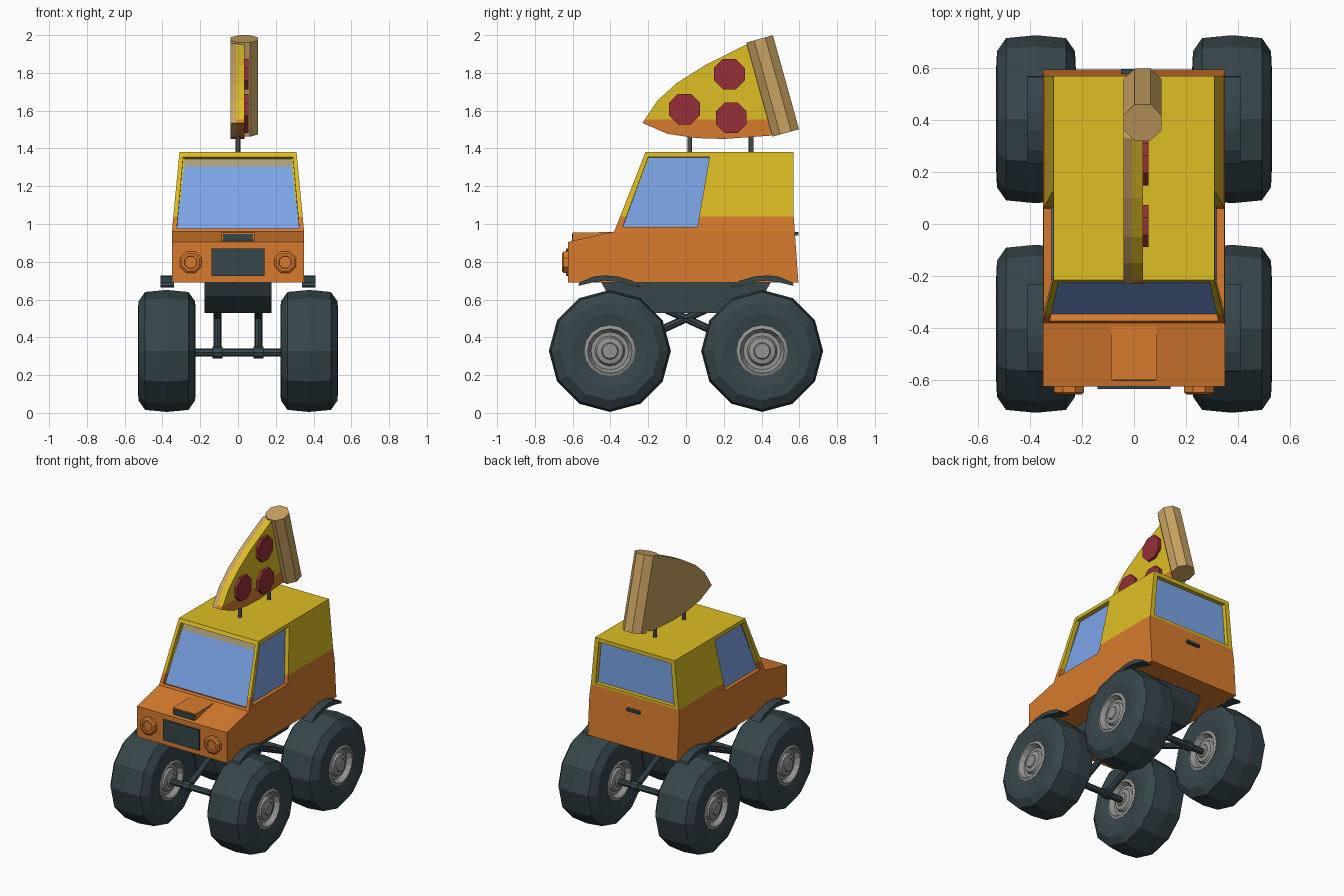
import bpy, bmesh, math
from mathutils import Vector, Matrix

if "Cube" in bpy.data.objects:
    bpy.data.objects.remove(bpy.data.objects["Cube"])


def srgb(r, g, b):
    return [((c / 255 + 0.055) / 1.055) ** 2.4 for c in (r, g, b)] + [1]


COLORS = {
    "orange": (215, 123, 45), "yellow": (222, 190, 36), "glass_blue": (124, 166, 232),
    "tint_band": (172, 158, 122), "dark_rubber": (54, 70, 75), "rim_grey": (148, 148, 146),
    "crust_tan": (200, 162, 98), "pepperoni_red": (150, 46, 56), "post_grey": (100, 102, 100),
}
MAT = {}
for name, c in COLORS.items():
    MAT[name] = bpy.data.materials.new(name)
    MAT[name].diffuse_color = srgb(*c)


def finish(bm, name, *mats):
    bmesh.ops.remove_doubles(bm, verts=bm.verts, dist=1e-5)
    bmesh.ops.recalc_face_normals(bm, faces=bm.faces)
    me = bpy.data.meshes.new(name)
    bm.to_mesh(me)
    bm.free()
    for m in mats:
        me.materials.append(MAT[m])
    ob = bpy.data.objects.new(name, me)
    bpy.context.collection.objects.link(ob)
    return ob


def poly(bm, pts):
    return bm.faces.new([bm.verts.new(p) for p in pts])


def prism_bm(outline, x0, x1):
    """Extrude a (y, z) outline from x0 to x1."""
    bm = bmesh.new()
    f = poly(bm, [(x0, y, z) for y, z in outline])
    ext = bmesh.ops.extrude_face_region(bm, geom=[f])
    bmesh.ops.translate(bm, vec=(x1 - x0, 0, 0),
                        verts=[v for v in ext["geom"] if isinstance(v, bmesh.types.BMVert)])
    return bm


def prism(name, outline, x0, x1, mat):
    return finish(prism_bm(outline, x0, x1), name, mat)


def rod(name, a, b, r, mat, n=8, turn=0.0):
    a, b = Vector(a), Vector(b)
    rot = (b - a).to_track_quat('Z', 'Y').to_matrix().to_4x4()
    bm = bmesh.new()
    bmesh.ops.create_cone(bm, cap_ends=True, segments=n, radius1=r, radius2=r, depth=(b - a).length,
                          matrix=Matrix.Translation((a + b) / 2) @ rot @ Matrix.Rotation(turn, 4, 'Z'))
    return finish(bm, name, mat)


def lathe(name, profile, n, centre, mat):
    """Revolve (x, r) points about the x axis."""
    bm = bmesh.new()
    vs = [bm.verts.new((x, 0, r)) for x, r in profile]
    es = [bm.edges.new(p) for p in zip(vs, vs[1:])]
    bmesh.ops.spin(bm, geom=vs + es, cent=(0, 0, 0), axis=(1, 0, 0),
                   angle=2 * math.pi, steps=n)
    bmesh.ops.translate(bm, verts=bm.verts, vec=centre)
    return finish(bm, name, mat)


def window(bm, quad, inner, depth=0.03):
    """Frame quad with a recessed pane; returns the pane face."""
    quad, inner = [Vector(p) for p in quad], [Vector(p) for p in inner]
    n = (quad[1] - quad[0]).cross(quad[3] - quad[0]).normalized()
    if n.dot(Vector((0, 0.1, 1.1)) - quad[0]) < 0:
        n = -n
    deep = [p + n * depth for p in inner]
    for i in range(4):
        j = (i + 1) % 4
        poly(bm, [quad[i], quad[j], inner[j], inner[i]])
        poly(bm, [inner[i], inner[j], deep[j], deep[i]])
    pane = poly(bm, deep)
    pane.material_index = 2
    return pane


def inset(quad, u, v0, v1):
    q = [Vector(p) for p in quad]
    at = lambda s, t: q[0].lerp(q[1], s).lerp(q[3].lerp(q[2], s), t)
    return [at(u, v0), at(1 - u, v0), at(1 - u, v1), at(u, v1)]


# Body shell: hood, cabin and recessed windows
def wx(z):  # half width of the tapering cabin
    return 0.35 if z < 0.96 else 0.35 - (z - 0.96) / 0.42 * 0.04


bm = bmesh.new()
for s in (-1, 1):
    side = lambda pts: [(s * wx(z), y, z) for y, z in pts]
    poly(bm, side([(-0.625, 0.69), (0.595, 0.69), (0.576, 0.96), (0.075, 0.96),
                   (-0.38, 0.96), (-0.625, 0.905)]))
    poly(bm, side([(0.075, 0.96), (0.576, 0.96), (0.57, 1.04), (0.57, 1.38), (0.15, 1.38)]))
    window(bm, side([(-0.38, 0.96), (0.075, 0.96), (0.15, 1.38), (-0.215, 1.38)]),
           side([(-0.335, 0.985), (0.06, 0.985), (0.125, 1.355), (-0.2, 1.355)]))


def across(*rows):
    (y0, z0), (y1, z1) = rows
    return [(-wx(z0), y0, z0), (wx(z0), y0, z0), (wx(z1), y1, z1), (-wx(z1), y1, z1)]


for rows in (((-0.625, 0.69), (-0.625, 0.905)), ((-0.625, 0.905), (-0.38, 0.96)),
             ((0.595, 0.69), (0.576, 0.96)), ((0.576, 0.96), (0.57, 1.04)),
             ((-0.625, 0.69), (0.595, 0.69))):
    poly(bm, across(*rows))
poly(bm, [(-0.31, -0.215, 1.38), (0.31, -0.215, 1.38), (0.31, 0.15, 1.38),
          (0.31, 0.57, 1.38), (-0.31, 0.57, 1.38), (-0.31, 0.15, 1.38)])
q = across((0.57, 1.04), (0.57, 1.38))
window(bm, q, inset(q, 0.05, 0.05, 0.92))
q = across((-0.38, 0.96), (-0.215, 1.38))
shield = window(bm, q, inset(q, 0.035, 0.04, 0.94))
bmesh.ops.remove_doubles(bm, verts=bm.verts, dist=1e-5)
# Tinted strip at the top of the windscreen
bmesh.ops.bisect_plane(bm, geom=[shield] + list(shield.edges) + list(shield.verts),
                       plane_co=(0, 0, 1.305), plane_no=(0, 0, 1))
# Two-tone paint split by height
bmesh.ops.bisect_plane(bm, geom=bm.verts[:] + bm.edges[:] + bm.faces[:],
                       plane_co=(0, 0, 1.04), plane_no=(0, 0, 1))
for f in bm.faces:
    c = f.calc_center_median()
    if f.material_index == 2:
        if c.z > 1.305 and c.y < -0.15 and abs(c.x) < 0.1:
            f.material_index = 3
    else:
        f.material_index = 1 if c.z > 1.04 else 0
finish(bm, "body", "orange", "yellow", "glass_blue", "tint_band")

# Hood scoop, grille, headlights, rear handle
prism("hood_scoop", [(-0.6, 0.9), (-0.6, 0.955), (-0.39, 0.957), (-0.39, 0.93)], -0.088, 0.088, "orange")
prism("scoop_intake", [(-0.604, 0.908), (-0.604, 0.948), (-0.59, 0.948), (-0.59, 0.908)], -0.08, 0.08, "dark_rubber")
prism("grille", [(-0.634, 0.725), (-0.634, 0.87), (-0.62, 0.87), (-0.62, 0.725)], -0.14, 0.14, "dark_rubber")
prism("rear_handle", [(0.57, 0.94), (0.57, 0.958), (0.596, 0.958), (0.596, 0.94)], -0.05, 0.05, "dark_rubber")
for s in (-1, 1):
    lathe("headlight", [(0, 0), (0, 0.033), (-0.008, 0.036), (-0.008, 0.05), (0, 0.062), (0.035, 0.062)],
          8, (0, 0, 0), "orange").matrix_world = (
        Matrix.Translation((s * 0.25, -0.648, 0.797)) @ Matrix.Rotation(math.pi / 2, 4, 'Z')
        @ Matrix.Rotation(math.pi / 8, 4, 'X'))

# Chassis, axles and crossing struts
prism("chassis", [(-0.45, 0.695), (0.45, 0.695), (0.41, 0.62), (0.3, 0.53), (-0.3, 0.53), (-0.41, 0.62)],
      -0.178, 0.178, "dark_rubber")
for e in (-1, 1):
    y = e * 0.403
    rod("axle", (-0.26, y, 0.32), (0.26, y, 0.32), 0.022, "dark_rubber")
    for s in (-1, 1):
        rod("strut", (s * 0.108, y, 0.315), (s * 0.108, -e * 0.11, 0.55), 0.021, "dark_rubber")
        rod("strut_joint", (s * 0.108 - 0.027, y, 0.32), (s * 0.108 + 0.027, y, 0.32), 0.032, "dark_rubber")

# Wheels and fenders at all four corners
half_tyre = [(0.14, 0.13), (0.153, 0.2), (0.15, 0.262), (0.115, 0.312)]
tyre = half_tyre + [(0, 0.323)] + [(-x, r) for x, r in reversed(half_tyre)]
half_rim = [(0.148, 0), (0.148, 0.04), (0.14, 0.045), (0.135, 0.07), (0.118, 0.08),
            (0.118, 0.1), (0.15, 0.118), (0.143, 0.135)]
rim = half_rim + [(-x, r) for x, r in reversed(half_rim)]
fender = [(0.57, 0.672), (0.565, 0.69), (0.49, 0.722), (0.43, 0.728), (0.36, 0.722), (0.285, 0.7),
          (0.233, 0.665), (0.29, 0.672), (0.36, 0.695), (0.43, 0.7), (0.5, 0.69)]
for s in (-1, 1):
    for e in (-1, 1):
        c = (s * 0.377, e * 0.403, 0.328)
        lathe("tyre", tyre, 12, c, "dark_rubber")
        lathe("wheel_rim", rim, 16, c, "rim_grey")
        prism("fender", [(e * y, z) for y, z in fender], s * 0.34, s * 0.41, "dark_rubber")

# Roof sign: posts, pizza slice, crust and pepperoni
for y in (0.02, 0.345):
    rod("sign_post", (0, y, 1.375), (0, y, 1.5), 0.013, "post_grey")
slice_outline = [(-0.23, 1.535), (-0.15, 1.655), (-0.05, 1.745), (0.1, 1.84), (0.33, 1.955), (0.38, 1.95),
                 (0.5, 1.5), (0.45, 1.468), (0.2, 1.45), (0.05, 1.455), (-0.1, 1.478)]
prism("slice_base", slice_outline, -0.04, -0.008, "crust_tan")
bm = prism_bm(slice_outline, -0.008, 0.035)
bmesh.ops.bisect_plane(bm, geom=bm.verts[:] + bm.edges[:] + bm.faces[:],
                       plane_co=(0, 0, 1.553), plane_no=(0, 0, 1))
for f in bm.faces:
    f.material_index = int(f.calc_center_median().z < 1.553)
finish(bm, "slice_cheese", "yellow", "orange")
rod("slice_crust", (0.033, 0.528, 1.482), (0.033, 0.39, 1.98), 0.079, "crust_tan", 8, math.pi / 8)
for y, z in ((-0.008, 1.608), (0.23, 1.793), (0.24, 1.563)):
    rod("pepperoni", (0.03, y, z), (0.055, y, z), 0.088, "pepperoni_red", 8, math.pi / 8)

for m in bpy.data.materials:
    if m.users and not m.is_grease_pencil:
        m.use_nodes = True
        m.node_tree.nodes["Principled BSDF"].inputs["Base Color"].default_value = m.diffuse_color
